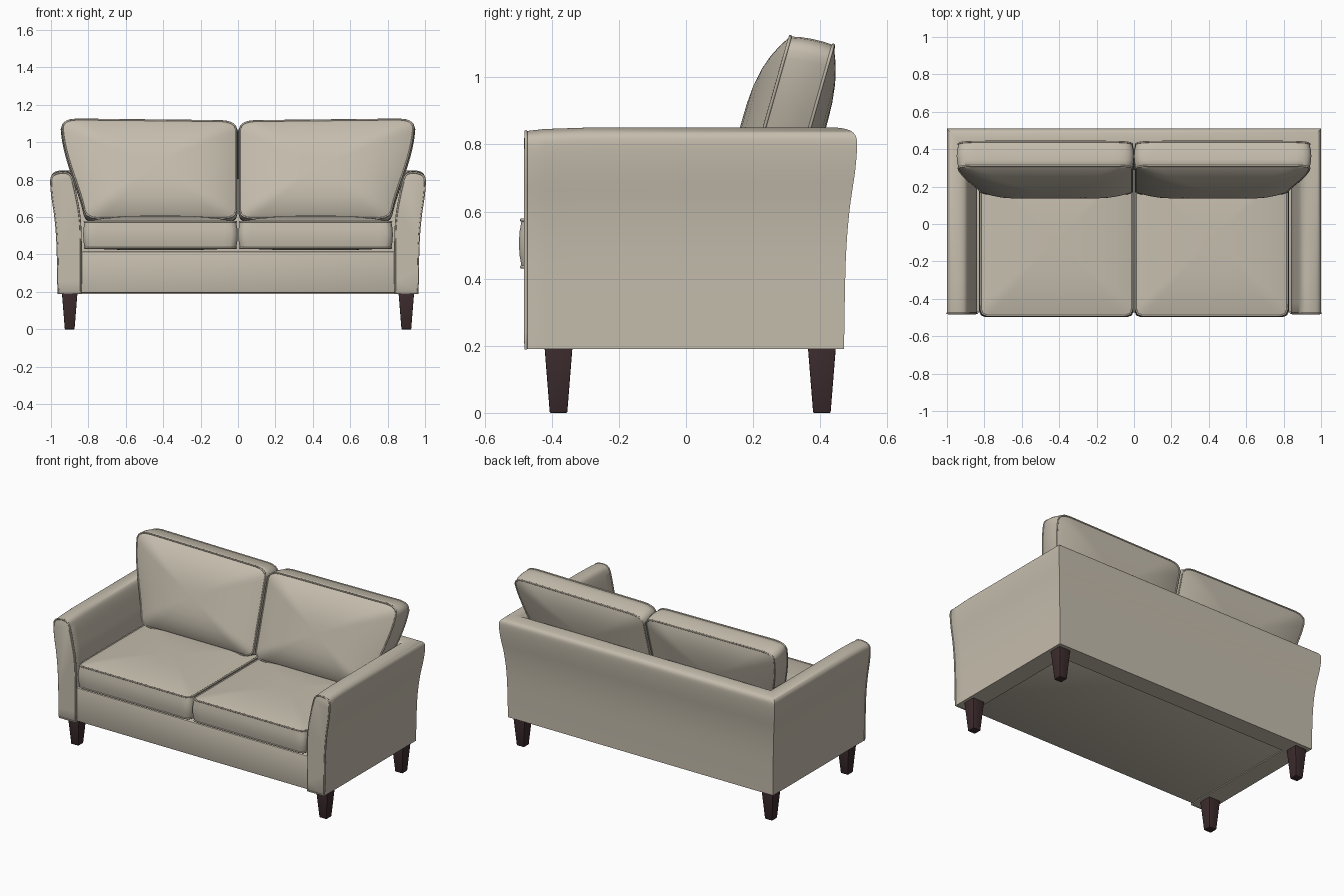
import bpy, bmesh, math
from mathutils import Vector

cube = bpy.data.objects.get("Cube")
if cube:
    bpy.data.objects.remove(cube, do_unlink=True)


def material(name, rgb):
    m = bpy.data.materials.new(name)
    m.use_nodes = True
    m.diffuse_color = (*rgb, 1)
    m.node_tree.nodes["Principled BSDF"].inputs["Base Color"].default_value = (*rgb, 1)
    return m


fabric = material("beige fabric", (0.56, 0.51, 0.42))
wood = material("dark brown wood", (0.045, 0.024, 0.026))


def finish(bm, name, mat, angle=40):
    bmesh.ops.recalc_face_normals(bm, faces=bm.faces)
    me = bpy.data.meshes.new(name)
    bm.to_mesh(me)
    bm.free()
    me.materials.append(mat)
    me.shade_smooth()
    me.set_sharp_from_angle(angle=math.radians(angle))
    ob = bpy.data.objects.new(name, me)
    bpy.context.collection.objects.link(ob)
    return ob


def bridge(bm, a, b, closed=True):
    n = len(a)
    for i in range(n if closed else n - 1):
        j = (i + 1) % n
        bm.faces.new((a[i], a[j], b[j], b[i]))


def piping(name, points, cyclic, radius=0.005):
    """Round cord along a line of points, converted to a mesh."""
    cu = bpy.data.curves.new(name, "CURVE")
    cu.dimensions = "3D"
    cu.bevel_depth = radius
    cu.bevel_resolution = 2
    sp = cu.splines.new("POLY")
    sp.points.add(len(points) - 1)
    for p, co in zip(sp.points, points):
        p.co = (*co, 1)
    sp.use_cyclic_u = cyclic
    tmp = bpy.data.objects.new(name + "_path", cu)
    me = bpy.data.meshes.new_from_object(tmp)
    bpy.data.objects.remove(tmp, do_unlink=True)
    bm = bmesh.new()
    bm.from_mesh(me)
    finish(bm, name, fabric, 60)


def box(name, lo, hi, mat, bevel, taper=1.0):
    bm = bmesh.new()
    bmesh.ops.create_cube(bm, size=1)
    lo, hi = Vector(lo), Vector(hi)
    for v in bm.verts:
        k = taper if v.co.z < 0 else 1
        v.co = (lo + hi) / 2 + Vector((v.co.x * k, v.co.y * k, v.co.z)) * (hi - lo)
    bmesh.ops.bevel(bm, geom=bm.edges[:], offset=bevel, segments=2, affect="EDGES", profile=0.5)
    return finish(bm, name, mat)


def smooth_line(pts, steps=4):
    """Catmull-Rom interpolation of a 2D profile."""
    p = [Vector(q) for q in [pts[0]] + pts + [pts[-1]]]
    out = []
    for a, b, c, d in zip(p, p[1:], p[2:], p[3:]):
        for i in range(steps):
            t = i / steps
            out.append(0.5 * (2 * b + (c - a) * t + (2 * a - 5 * b + 4 * c - d) * t * t
                              + (3 * b - a - 3 * c + d) * t ** 3))
    return out + [p[-1]]


# Arms and back: one flared profile swept round three sides with mitred corners
OUT, FRONT = 0.965, -0.475
profile = smooth_line([(-0.125, 0.19), (-0.125, 0.48), (-0.117, 0.62), (-0.1, 0.72),
                       (-0.083, 0.8), (-0.066, 0.838), (-0.035, 0.85), (0.005, 0.845),
                       (0.028, 0.83), (0.035, 0.8), (0.029, 0.72), (0.012, 0.6),
                       (0.001, 0.45), (-0.004, 0.19)])


def arm_ring(side, y, droop=0.0, shrink=0.0):
    ring = []
    for d, z in profile:
        d += (-0.05 - d) * shrink
        z += (0.5 - z) * shrink - droop * max(0, z - 0.4) / 0.45
        ring.append(Vector((side * (OUT + d), 0.475 + d if y is None else y, z)))
    return ring


stations = [(FRONT - 0.008, 0.012, 0.06), (FRONT, 0.01, 0.0), (-0.42, 0.004, 0.0),
            (-0.3, 0.0, 0.0), (None, 0.0, 0.0)]
bm = bmesh.new()
rings = [arm_ring(-1, *s) for s in stations] + [arm_ring(1, *s) for s in reversed(stations)]
rings = [[bm.verts.new(p) for p in r] for r in rings]
for a, b in zip(rings, rings[1:]):
    bridge(bm, a, b)
bm.faces.new(rings[0])
bm.faces.new(rings[-1])
finish(bm, "arms_and_back", fabric)
for side, label in ((-1, "right"), (1, "left")):
    piping(label + "_arm_piping", arm_ring(side, FRONT - 0.002, 0.01, 0.006), True)

# Seat base
box("seat_base", (-0.845, -0.472, 0.195), (0.845, 0.4, 0.415), fabric, 0.008)


# Cushions: a rounded outline lofted through crowned faces and a boxed edge
def outline(r, n=24):
    pts = []
    for k in range(4):
        for i in range(n):
            p = Vector((-1 + 2 * i / n, -1))
            q = Vector([max(r - 1, min(1 - r, c)) for c in p])
            p = q + (p - q).normalized() * r
            for _ in range(k):
                p = Vector((-p.y, p.x))
            pts.append(p)
    return pts


def cushion(name, place, r, half, crown_low, crown_high):
    shape = outline(r)
    scales = (0.2, 0.4, 0.6, 0.75, 0.87, 0.95, 1.0)
    layers = [(s, -half - crown_low * (1 - s ** 3)) for s in scales]
    layers += [(1.015, -half * 0.5), (1.02, 0), (1.015, half * 0.5)]
    layers += [(s, half + crown_high * (1 - s ** 3)) for s in reversed(scales)]
    bm = bmesh.new()
    loops = [[bm.verts.new(place(p.x * s, p.y * s, w)) for p in shape] for s, w in layers]
    for a, b in zip(loops, loops[1:]):
        bridge(bm, a, b)
    for loop, w in ((loops[0], -half - crown_low), (loops[-1], half + crown_high)):
        mid = bm.verts.new(place(0, 0, w))
        for i, v in enumerate(loop):
            bm.faces.new((v, loop[(i + 1) % len(loop)], mid))
    finish(bm, name, fabric, 50)
    for w, label in ((-half, "_lower_piping"), (half, "_upper_piping")):
        piping(name + label, [place(p.x, p.y, w) for p in shape], True)


def seat_place(side):
    return lambda u, v, w: Vector((side * (0.415 + 0.405 * u), -0.085 + 0.405 * v, 0.505 + w))


def back_place(side):
    # Leans back and widens upwards over the flared arm
    def place(u, v, w):
        t = (v + 1) / 2
        rise = math.sin(min(max(t, 0), 1) * math.pi / 2) ** 1.5
        outer = 0.815 + 0.125 * rise
        x = 0.01 + (outer - 0.01) * (u + 1) / 2
        return Vector((side * x, 0.225 + 0.15 * t + w, 0.58 + 0.525 * t - 0.2 * w + 0.005 * u * t))
    return place


for side, label in ((-1, "right"), (1, "left")):
    cushion(label + "_seat_cushion", seat_place(side), 0.08, 0.07, 0.012, 0.033)
    cushion(label + "_back_cushion", back_place(side), 0.16, 0.064, 0.07, 0.045)

# Tapered legs
for side, label in ((-1, "right"), (1, "left")):
    for y, end in ((-0.38, "front"), (0.405, "back")):
        x = side * 0.9
        box(f"{end}_{label}_leg", (x - 0.042, y - 0.042, 0), (x + 0.042, y + 0.042, 0.2),
            wood, 0.003, 0.62)
